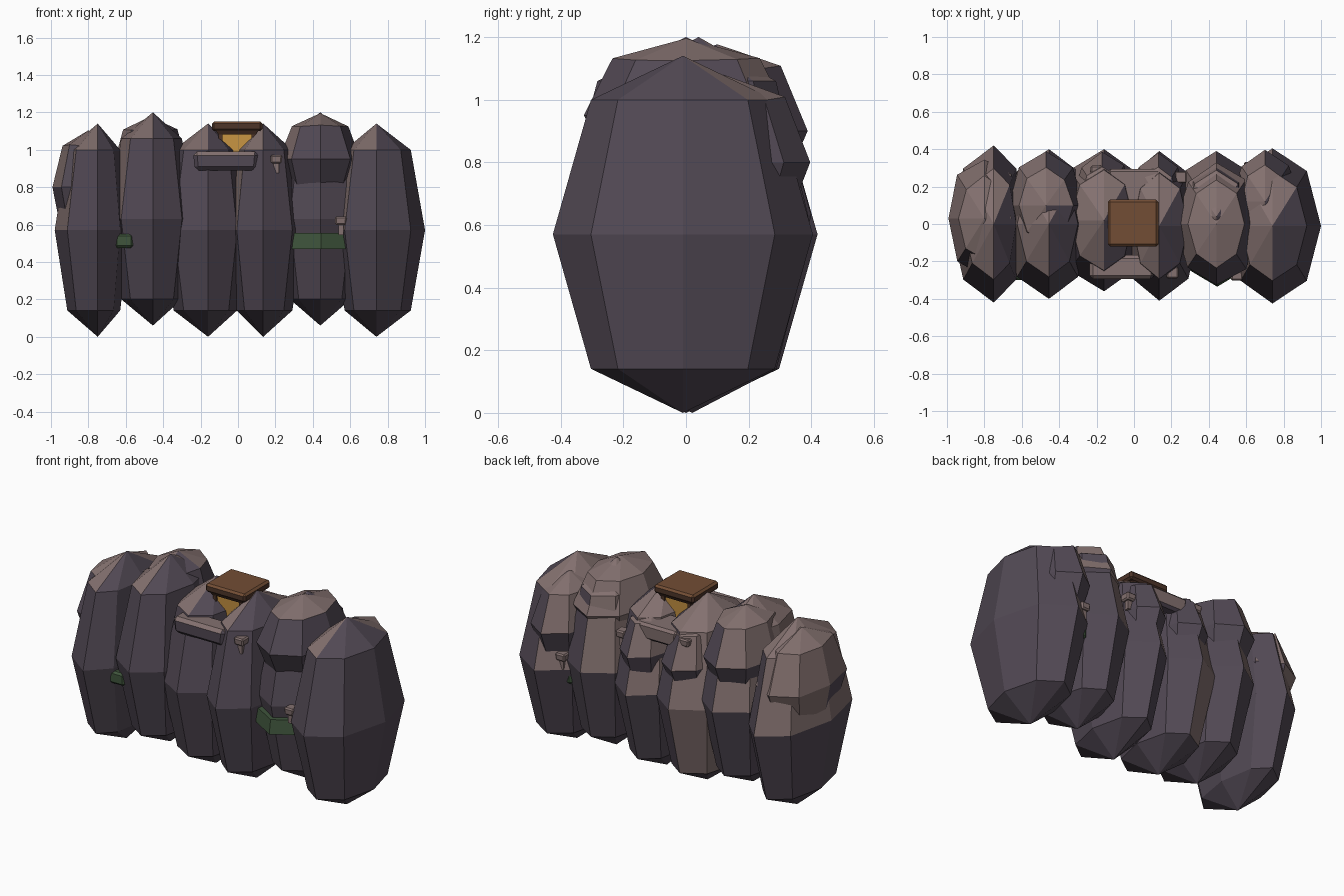
import bpy, bmesh, random
from mathutils import Vector

random.seed(4)
cube = bpy.data.objects.get("Cube")
if cube:
    bpy.data.objects.remove(cube)


def material(name, rgb):
    m = bpy.data.materials.new(name)
    m.use_nodes = True
    m.diffuse_color = (*rgb, 1)
    m.node_tree.nodes["Principled BSDF"].inputs["Base Color"].default_value = (*rgb, 1)
    return m


DARK = material("dark stone", (0.085, 0.067, 0.09))
PALE = material("pale stone", (0.23, 0.165, 0.16))
WOOD = material("brown wood", (0.17, 0.075, 0.035))
TRIM = material("dark wood", (0.075, 0.035, 0.022))
GLOW = material("amber glass", (0.62, 0.32, 0.06))
MOSS = material("moss green", (0.05, 0.09, 0.045))
WEATHER = Vector((-0.5, 0.5, 0.7)).normalized()


def finish(name, bm, mats, pale_from=None, pale_floor=0.0):
    bmesh.ops.recalc_face_normals(bm, faces=bm.faces)
    bm.normal_update()
    if pale_from is not None:
        # pale on high faces turned up, back and to one side
        for f in bm.faces:
            high = f.calc_center_median().z > pale_floor
            f.material_index = int(high and f.normal.dot(WEATHER) > pale_from)
    me = bpy.data.meshes.new(name)
    bm.to_mesh(me)
    bm.free()
    for m in mats:
        me.materials.append(m)
    ob = bpy.data.objects.new(name, me)
    bpy.context.collection.objects.link(ob)
    return ob


def stone(name, center, right, left, depth, height, pale_from, pale_floor=0.0, jitter=0.0):
    bm = bmesh.new()
    bmesh.ops.create_uvsphere(bm, u_segments=8, v_segments=4, radius=1)
    for v in bm.verts:
        if abs(v.co.z) < 0.9:
            v.co.z *= 1.065
        v.co *= 1 + random.uniform(-jitter, jitter)
        wide = right if v.co.x < 0 else left
        v.co = Vector((v.co.x * wide, v.co.y * depth, v.co.z * height)) + Vector(center)
    finish(name, bm, (DARK, PALE), pale_from, pale_floor)


def block(name, center, size, mats, taper=1.0, bevel=0.0, pale_from=None):
    bm = bmesh.new()
    bmesh.ops.create_cube(bm, size=1)
    for v in bm.verts:
        k = taper if v.co.z < 0 else 1
        v.co = Vector((v.co.x * size[0] * k, v.co.y * size[1] * k, v.co.z * size[2]))
        v.co += Vector(center)
    if bevel:
        bmesh.ops.bevel(bm, geom=bm.edges[:], offset=bevel, segments=1, affect='EDGES')
    return finish(name, bm, mats, pale_from)


def disc(name, center, rx, ry, height):
    bm = bmesh.new()
    bmesh.ops.create_cone(bm, cap_ends=True, segments=8, radius1=1, radius2=0.96, depth=1)
    for v in bm.verts:
        v.co = Vector((v.co.x * rx, v.co.y * ry, v.co.z * height)) + Vector(center)
    finish(name, bm, (MOSS,))


# Tall standing stones: x, y, bottom, top, right width, left width, half depth, pale floor
pillars = [
    (-0.75, 0.0, 0.0, 1.14, 0.23, 0.17, 0.42, 0.5),
    (-0.455, 0.0, 0.06, 1.2, 0.24, 0.22, 0.4, 0.5),
    (-0.16, 0.02, 0.0, 1.14, 0.26, 0.22, 0.38, 0.0),
    (0.135, -0.01, 0.0, 1.14, 0.2, 0.22, 0.4, 0.5),
    (0.44, 0.04, 0.06, 1.2, 0.23, 0.23, 0.35, 0.5),
    (0.74, -0.01, 0.0, 1.14, 0.24, 0.26, 0.415, 0.5),
]
for i, (x, y, lo, hi, right, left, depth, floor) in enumerate(pillars):
    stone(f"standing_stone_{i + 1}", (x, y, (lo + hi) / 2), right, left, depth,
          (hi - lo) / 2, 0.47, floor)

# Rough lumps on the upper backs: x, y, z, half sizes, pale limit
lumps = [
    (-0.8, 0.03, 0.8, 0.2, 0.32, 0.3, 0.3),
    (-0.47, 0.1, 0.9, 0.2, 0.28, 0.27, 0.4),
    (-0.17, 0.13, 0.8, 0.16, 0.25, 0.24, 0.5),
    (0.13, 0.13, 0.8, 0.15, 0.25, 0.24, 0.5),
    (0.44, 0.0, 0.95, 0.22, 0.33, 0.24, 0.2),
    (0.7, 0.12, 0.8, 0.18, 0.27, 0.27, 0.5),
]
for i, (x, y, z, rx, ry, rz, limit) in enumerate(lumps):
    stone(f"stone_lump_{i + 1}", (x, y, z), rx, rx, ry, rz, limit, jitter=0.04)

# Ledges before and behind the lantern
block("front_ledge", (-0.065, -0.23, 0.94), (0.35, 0.13, 0.1), (DARK, PALE), 0.95, 0.02, 0.1)
block("back_ledge", (0.0, 0.2, 0.94), (0.28, 0.19, 0.1), (DARK, PALE), 0.95, 0.015, 0.1)

# Lantern
block("lantern_glass", (-0.005, 0.005, 0.98), (0.18, 0.18, 0.24), (GLOW,), 0.8)
block("lantern_rim", (-0.005, 0.005, 1.092), (0.225, 0.225, 0.02), (TRIM,), 0.9)
cap = block("lantern_cap", (-0.005, 0.005, 1.125), (0.27, 0.25, 0.052), (TRIM, WOOD), 1, 0.012)
for p in cap.data.polygons:
    p.material_index = int(p.normal.z > 0.5)
for sx in (-1, 1):
    for sy in (-1, 1):
        block("lantern_post", (-0.005 + sx * 0.088, 0.005 + sy * 0.088, 0.99),
              (0.022, 0.022, 0.2), (TRIM,))

# Moss in the gaps
block("moss_right", (-0.61, -0.04, 0.513), (0.1, 0.52, 0.075), (MOSS,), 1, 0.012)
disc("moss_left", (0.445, -0.02, 0.513), 0.22, 0.315, 0.085)
block("moss_back", (0.61, 0.25, 0.513), (0.07, 0.07, 0.07), (MOSS,), 1, 0.012)

# Small stone studs
studs = [
    (0.55, -0.27, 0.62), (0.62, 0.3, 0.65), (0.205, -0.26, 0.95),
    (-0.2, 0.28, 0.95), (0.25, 0.25, 0.87),
]
for x, y, z in studs:
    block("stud_cap", (x, y, z), (0.065, 0.065, 0.045), (PALE,), 0.9, 0.008)
    block("stud_stem", (x, y, z - 0.045), (0.028, 0.028, 0.06), (PALE,))
